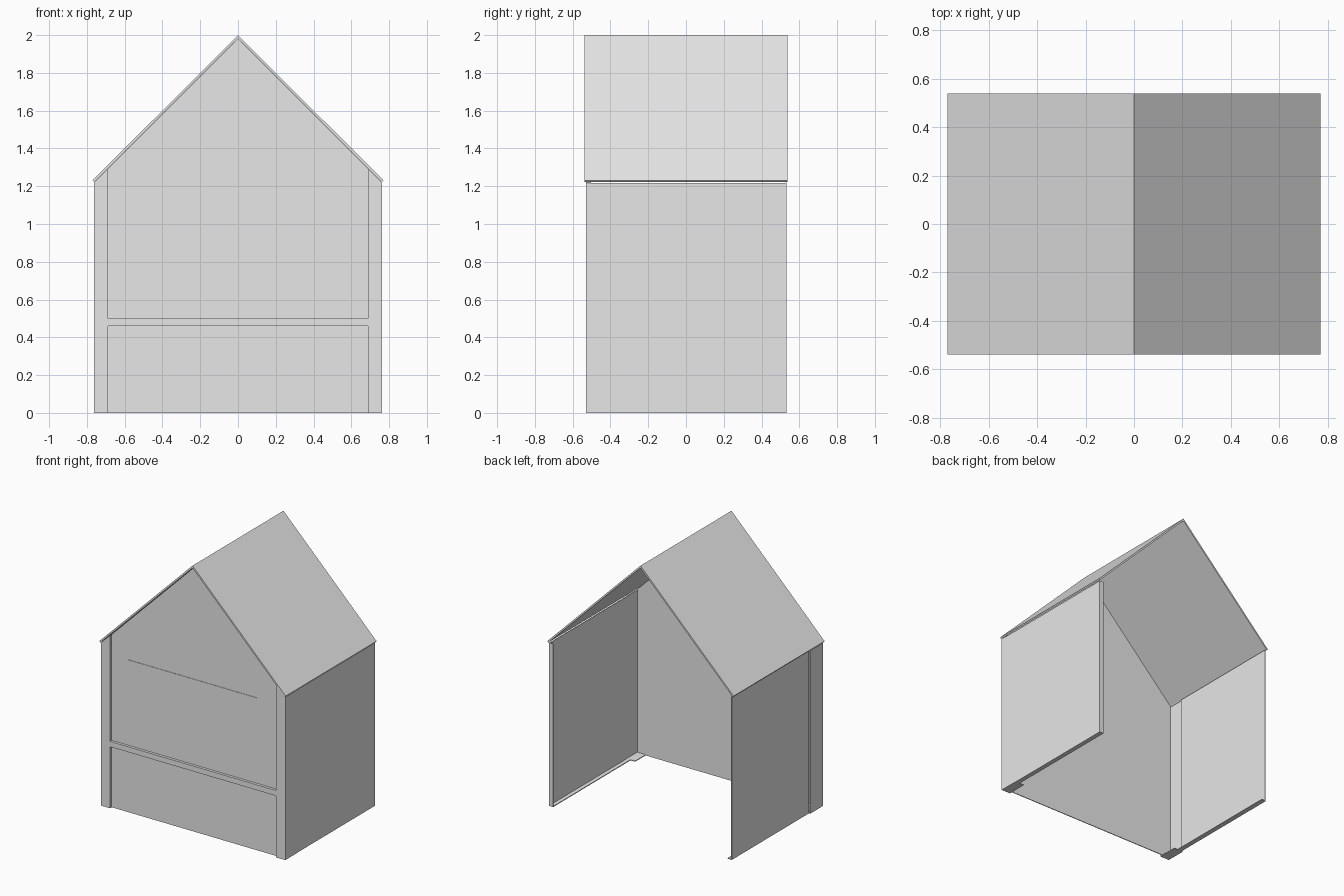
import bpy
import bmesh

old = bpy.data.objects.get("Cube")
if old:
    bpy.data.objects.remove(old)

GREY = (0.8, 0.8, 0.8, 1.0)
grey = bpy.data.materials.new("light_grey")
grey.use_nodes = True
grey.diffuse_color = GREY
grey.node_tree.nodes["Principled BSDF"].inputs["Base Color"].default_value = GREY


def extrude_profile(name, points, y0, y1):
    """Extrude an x-z outline from y0 to y1."""
    bm = bmesh.new()
    face = bm.faces.new([bm.verts.new((x, y0, z)) for x, z in points])
    result = bmesh.ops.extrude_face_region(bm, geom=[face])
    moved = [v for v in result["geom"] if isinstance(v, bmesh.types.BMVert)]
    bmesh.ops.translate(bm, verts=moved, vec=(0, y1 - y0, 0))
    bmesh.ops.recalc_face_normals(bm, faces=bm.faces)
    mesh = bpy.data.meshes.new(name)
    bm.to_mesh(mesh)
    bm.free()
    mesh.materials.append(grey)
    obj = bpy.data.objects.new(name, mesh)
    bpy.context.scene.collection.objects.link(obj)
    return obj


def box(name, x0, x1, y0, y1, z0, z1):
    return extrude_profile(name, [(x0, z0), (x1, z0), (x1, z1), (x0, z1)], y0, y1)


FRONT, BACK = -0.53, 0.533
RECESS = FRONT + 0.02      # face of the front wall
POST_IN = 0.687            # inner edge of the corner posts
POST_BACK = -0.38
SHEET = 0.006


def under_roof(x):
    return 1.98 - abs(x)


# Pitched roof, open underneath
extrude_profile("roof", [(0, 2), (0.77, 1.231), (0.762, 1.222), (0, 1.982),
                         (-0.762, 1.222), (-0.77, 1.231)], -0.5375, 0.5375)

# Gabled front wall with a flat board and a ledge
edge = under_roof(POST_IN)
extrude_profile("front_wall", [(-POST_IN, 0), (POST_IN, 0), (POST_IN, edge),
                               (0, under_roof(0)), (-POST_IN, edge)],
                RECESS, RECESS + SHEET)
box("display_board", -0.56, 0.52, RECESS - 0.003, RECESS, 0.54, 1.14)
box("counter_ledge", -POST_IN, POST_IN, FRONT, RECESS, 0.46, 0.5)

# Corner posts and side walls, open to the inside
for side, s in (("left", 1), ("right", -1)):
    def side_box(name, x0, x1, y0, y1, z0, z1):
        lo, hi = sorted((s * x0, s * x1))
        return box(side + name, lo, hi, y0, y1, z0, z1)

    outer = 0.762
    wall = outer - (0.002 if s > 0 else 0.01)
    top = under_roof(outer)
    extrude_profile(side + "_post_front",
                    [(s * POST_IN, 0), (s * outer, 0), (s * outer, top), (s * POST_IN, edge)],
                    FRONT, RECESS + SHEET)
    side_box("_post_side", outer - SHEET, outer, FRONT, POST_BACK, 0, top)
    side_box("_post_foot", POST_IN, outer, FRONT, POST_BACK, 0, SHEET)
    side_box("_wall_panel", wall - SHEET, wall, POST_BACK, BACK, 0, top)
    side_box("_wall_foot", wall - 0.035, wall, POST_BACK, BACK, 0, SHEET)

# Narrow return at the rear of the left wall
box("left_wall_rear_edge", 0.725, 0.76, BACK - SHEET, BACK, 0, under_roof(0.76))
